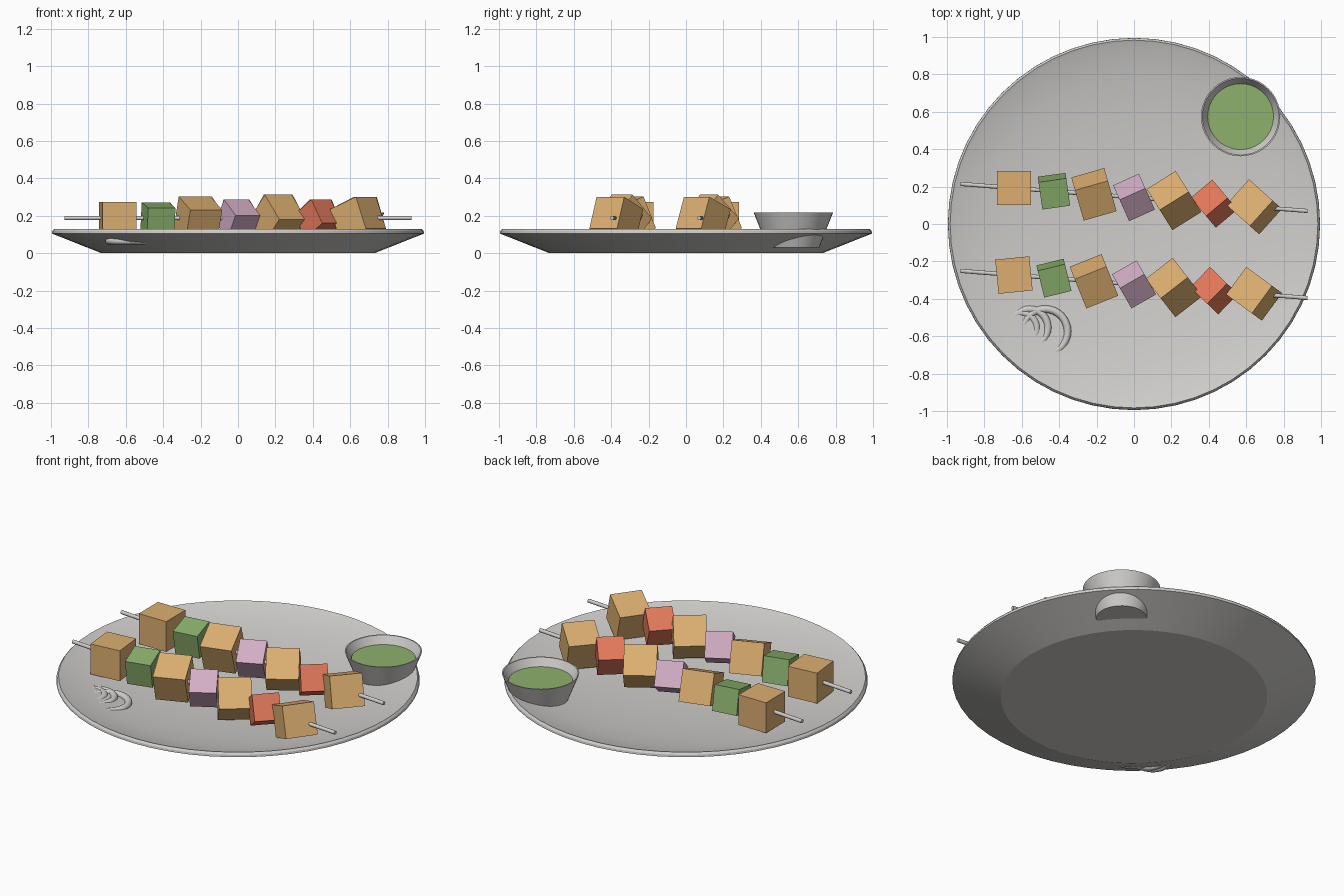
import bpy, math

if "Cube" in bpy.data.objects:
    bpy.data.objects.remove(bpy.data.objects["Cube"])


def material(name, rgb):
    m = bpy.data.materials.new(name)
    m.diffuse_color = (*rgb, 1)
    m.use_nodes = True
    m.node_tree.nodes["Principled BSDF"].inputs["Base Color"].default_value = m.diffuse_color
    return m


GREY = material("light grey", (0.63, 0.62, 0.60))
CHICKEN = material("golden tan", (0.72, 0.43, 0.165))
PEPPER = material("pepper green", (0.26, 0.44, 0.155))
ONION = material("onion pink", (0.65, 0.42, 0.56))
TOMATO = material("tomato red", (0.76, 0.19, 0.105))
SAUCE = material("sauce green", (0.275, 0.44, 0.155))


def finish(ob, name, mat, angle=35):
    ob.name = name
    ob.data.materials.clear()
    ob.data.materials.append(mat)
    if angle:
        bpy.ops.object.select_all(action='DESELECT')
        ob.select_set(True)
        bpy.context.view_layer.objects.active = ob
        bpy.ops.object.shade_smooth_by_angle(angle=math.radians(angle))
    return ob


def lathe(name, profile, sides, mat, loc=(0, 0, 0), angle=35):
    """Revolve (radius, z) points; radius 0 at an end makes a pole."""
    verts, rings, faces = [], [], []
    for r, z in profile:
        n = 1 if r == 0 else sides
        rings.append([len(verts) + k for k in range(n)])
        for k in range(n):
            a = 2 * math.pi * k / sides
            verts.append((r * math.cos(a), r * math.sin(a), z))
    for lo, hi in zip(rings, rings[1:]):
        for k in range(sides):
            j = (k + 1) % sides
            quad = [lo[k % len(lo)], lo[j % len(lo)], hi[j % len(hi)], hi[k % len(hi)]]
            faces.append(list(dict.fromkeys(quad)))
    me = bpy.data.meshes.new(name)
    me.from_pydata(verts, [], faces)
    ob = bpy.data.objects.new(name, me)
    ob.location = loc
    bpy.context.collection.objects.link(ob)
    return finish(ob, name, mat, angle)


# Dished plate with a thin rim
lathe("plate", [(0, 0), (0.73, 0), (0.995, 0.105), (0.993, 0.118), (0.983, 0.13),
                (0.965, 0.123), (0.8, 0.085), (0.6, 0.057), (0.3, 0.033), (0, 0.027)],
      56, GREY, angle=18)

# Sauce bowl set into the plate edge, with its filling
BOWL = (0.57, 0.574, 0)
lathe("sauce_bowl", [(0, 0.03), (0.138, 0.03), (0.212, 0.217), (0.205, 0.217),
                     (0.173, 0.16), (0, 0.16)], 40, GREY, BOWL)
lathe("sauce", [(0, 0.165), (0.176, 0.165), (0.176, 0.173), (0, 0.173)], 40, SAUCE, BOWL)

# Two skewers, each with seven turning pieces
PIECES = [("chicken", CHICKEN, 0.183), ("pepper", PEPPER, 0.15), ("chicken", CHICKEN, 0.183),
          ("onion", ONION, 0.151), ("chicken", CHICKEN, 0.183), ("tomato", TOMATO, 0.151),
          ("chicken", CHICKEN, 0.183)]
SLOPE = -0.078
for row, (y0, turn) in enumerate([(0.142, 0.0), (-0.323, 0.1)], 1):
    bpy.ops.mesh.primitive_cylinder_add(
        vertices=12, radius=0.011, depth=1.86, location=(0, y0, 0.188),
        rotation=(0, math.pi / 2, math.atan(SLOPE)))
    finish(bpy.context.object, f"skewer_{row}", GREY)
    for i, (name, mat, size) in enumerate(PIECES):
        x = (i - 3) * 0.214
        bpy.ops.mesh.primitive_cube_add(
            size=size, location=(x, y0 + SLOPE * x, 0.183),
            rotation=(0.2 * i, 0, 0.14 * i + turn))
        finish(bpy.context.object, f"{name}_{row}_{i + 1}", mat, angle=0)

# Flat onion rings, their outer halves sunk into the plate slope
for k, (x, y, r) in enumerate([(-0.605, -0.56, 0.085), (-0.56, -0.555, 0.1),
                               (-0.475, -0.575, 0.12)], 1):
    bpy.ops.mesh.primitive_torus_add(location=(x, y, 0.066), major_radius=r, minor_radius=0.02,
                                     major_segments=32, minor_segments=12)
    finish(bpy.context.object, f"onion_ring_{k}", GREY)
